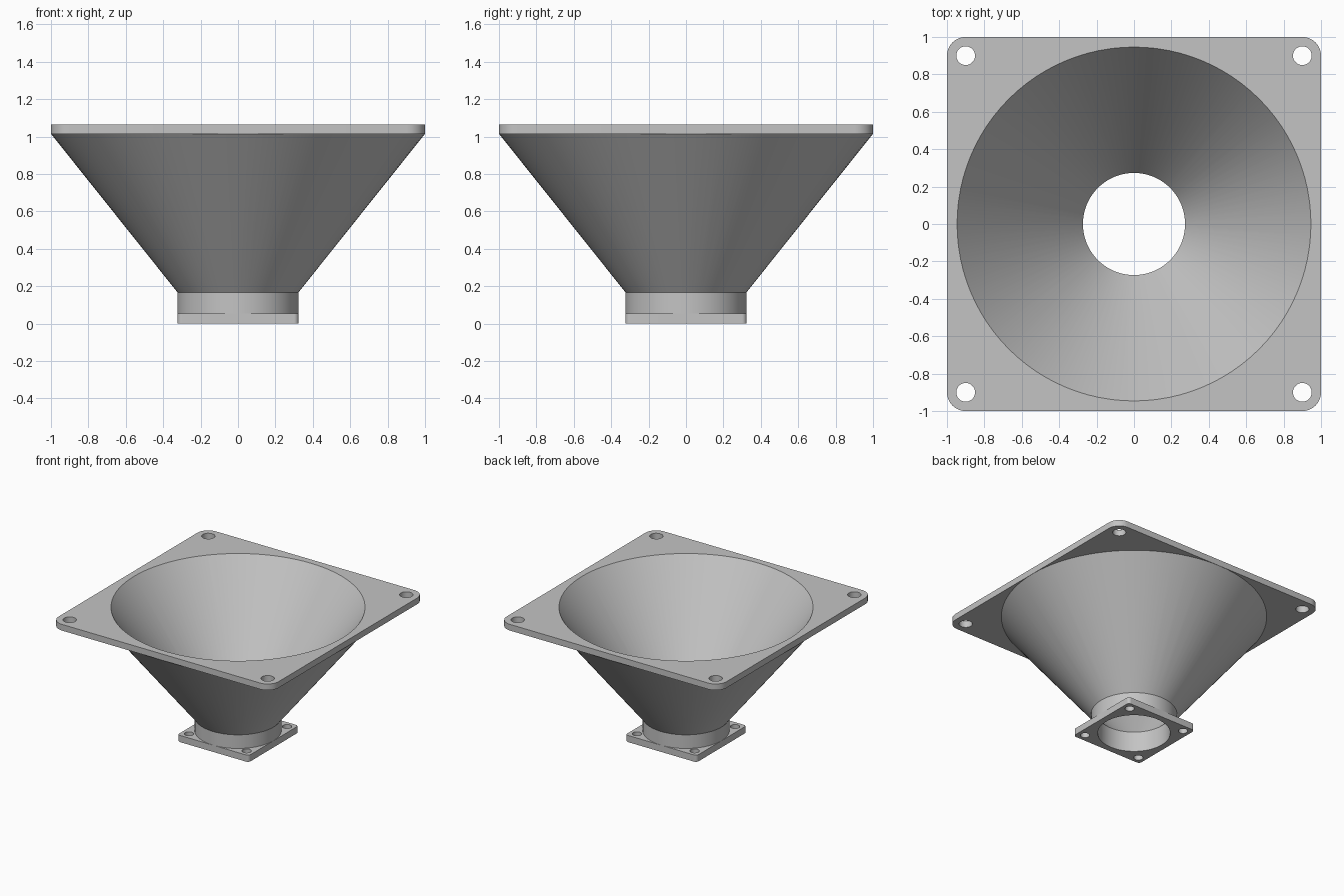
import bpy, bmesh, math
from mathutils import Matrix

cube = bpy.data.objects.get("Cube")
if cube:
    bpy.data.objects.remove(cube, do_unlink=True)

grey = bpy.data.materials.new("light grey")
grey.use_nodes = True
colour = (0.55, 0.55, 0.55, 1)
grey.diffuse_color = colour
grey.node_tree.nodes["Principled BSDF"].inputs["Base Color"].default_value = colour

SEGMENTS = 96


def make_object(name, bm):
    bmesh.ops.recalc_face_normals(bm, faces=bm.faces)
    mesh = bpy.data.meshes.new(name)
    bm.to_mesh(mesh)
    bm.free()
    mesh.materials.append(grey)
    obj = bpy.data.objects.new(name, mesh)
    bpy.context.collection.objects.link(obj)
    return obj


def stack(name, loops):
    """Solid skinned through loops of equal length, capped at both ends."""
    bm = bmesh.new()
    rings = [[bm.verts.new(p) for p in loop] for loop in loops]
    n = len(rings[0])
    for low, high in zip(rings, rings[1:]):
        for i in range(n):
            j = (i + 1) % n
            bm.faces.new((low[i], low[j], high[j], high[i]))
    bm.faces.new(rings[0][::-1])
    bm.faces.new(rings[-1])
    return make_object(name, bm)


def lathe(name, profile):
    turns = [math.tau * i / SEGMENTS for i in range(SEGMENTS)]
    return stack(name, [[(r * math.cos(a), r * math.sin(a), z) for a in turns]
                        for r, z in profile])


def rounded_plate(name, half, radius, bottom, top, steps=10):
    outline = []
    for corner in range(4):
        turn = Matrix.Rotation(corner * math.pi / 2, 2)
        for s in range(steps + 1):
            a = math.pi / 2 * s / steps
            c = half - radius
            x, y = c + radius * math.cos(a), c + radius * math.sin(a)
            m = turn
            outline.append((m[0][0] * x + m[0][1] * y, m[1][0] * x + m[1][1] * y))
    return stack(name, [[(x, y, z) for x, y in outline] for z in (bottom, top)])


def screw_holes(name, offset, radius, bottom, top):
    bm = bmesh.new()
    for sx in (-1, 1):
        for sy in (-1, 1):
            place = Matrix.Translation((sx * offset, sy * offset, (bottom + top) / 2))
            bmesh.ops.create_cone(bm, cap_ends=True, segments=32, radius1=radius,
                                  radius2=radius, depth=top - bottom, matrix=place)
    return make_object(name, bm)


def combine(target, other, operation):
    other.hide_render = True
    mod = target.modifiers.new(operation, 'BOOLEAN')
    mod.object, mod.operation, mod.solver = other, operation, 'EXACT'
    bpy.context.view_layer.objects.active = target
    bpy.ops.object.modifier_apply(modifier=mod.name)
    bpy.data.objects.remove(other, do_unlink=True)


# Outer wall: neck and flared cone, with ends buried in the flanges
funnel = lathe("funnel", [(0.3235, 0.02), (0.3235, 0.167), (0.9995, 1.014), (0.97, 1.04)])

# Square mounting flanges
combine(funnel, rounded_plate("large_flange", 1.0, 0.1, 1.014, 1.065), 'UNION')
combine(funnel, rounded_plate("small_flange", 0.324, 0.025, 0, 0.055), 'UNION')

# Through bore, overshooting at both ends
slope = (0.946 - 0.273) / (1.065 - 0.167)
combine(funnel, lathe("bore", [(0.273, -0.1), (0.273, 0.167),
                               (0.946 + 0.1 * slope, 1.165)]), 'DIFFERENCE')

# Screw holes in the flange corners
combine(funnel, screw_holes("large_holes", 0.9, 0.05, 0.99, 1.1), 'DIFFERENCE')
combine(funnel, screw_holes("small_holes", 0.262, 0.035, -0.1, 0.1), 'DIFFERENCE')

# Smooth round walls with crisp edges
bpy.ops.object.select_all(action='DESELECT')
funnel.select_set(True)
bpy.context.view_layer.objects.active = funnel
bpy.ops.object.shade_smooth_by_angle(angle=math.radians(30))
